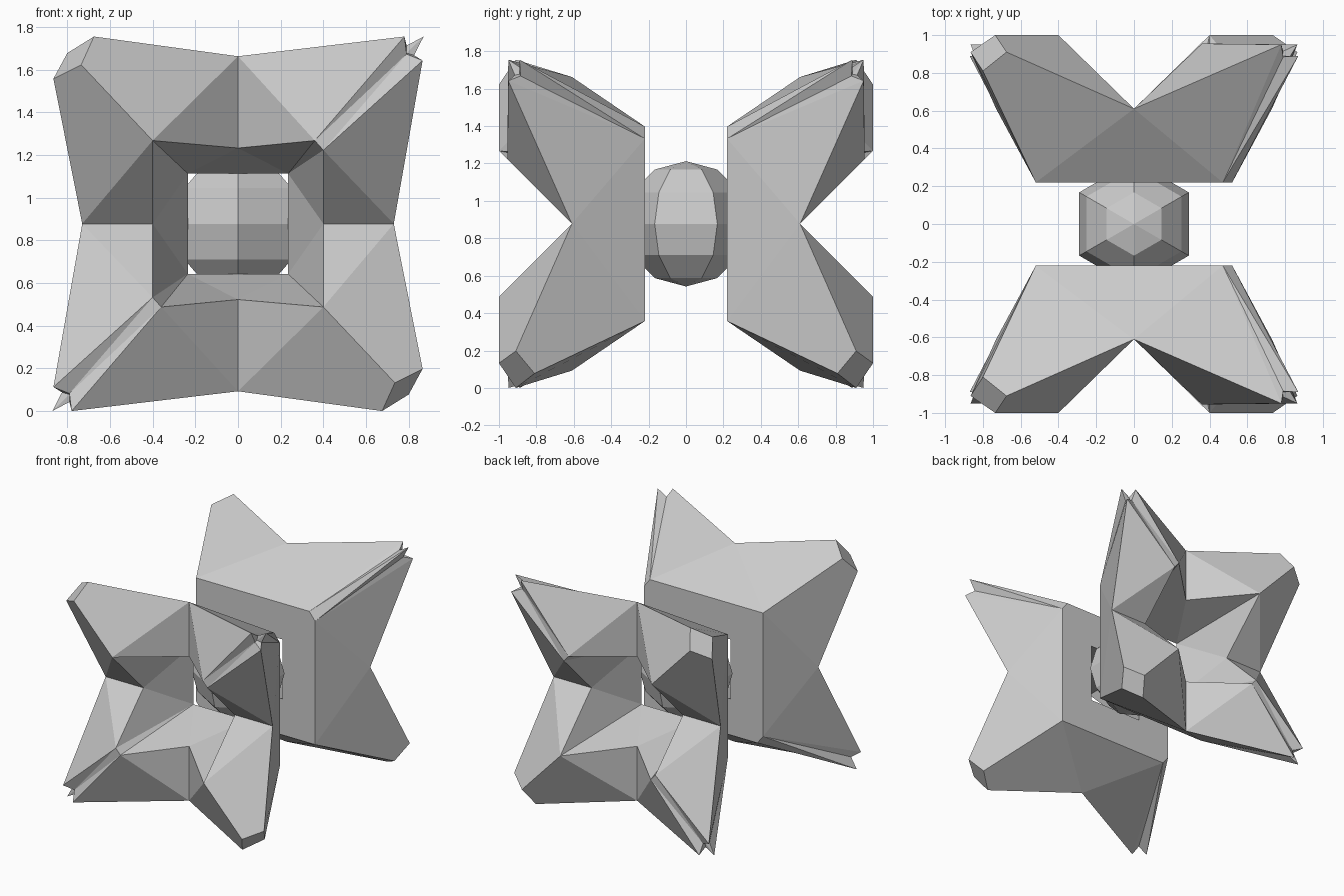
import bpy, bmesh

if "Cube" in bpy.data.objects:
    bpy.data.objects.remove(bpy.data.objects["Cube"])

ZC = 0.8775  # height of the model's centre

# points shared by every corner of a spiked ring (relative to centre)
COMMON = dict(
    T=(0, -.61, .785), S=(.73, -.61, 0),      # outer notches: top, side
    t=(0, -.61, .355), s=(.40, -.61, 0),      # inner notches
    U=(0, -.22, .52), V=(.52, -.22, 0),       # flat face, outer mid-edges
    u=(0, -.22, .235), v=(.235, -.22, 0),     # flat face, hole mid-edges
    h=(.235, -.22, .235))                     # hole corner

# blunt spike: base corner b, inner corner i, cap ABCD
BLUNT = dict(b=(.52, -.22, .52), i=(.40, -1, .39),
             A=(.675, -.91, .8775), B=(.80, -.81, .80),
             C=(.865, -.91, .68), D=(.735, -1, .745))
BLUNT_FACES = "UbT bBAT bBCS bVS iDAT iDCS Tit Sis tih thu sih shv Ubhu Vbhv ABCD"

# split spike: chamfered base (b, c), inner corner (i, j),
# prongs P Q R with notches 1 2 3 and a sunken middle m
SPLIT = dict(b=(.47, -.22, .52), c=(.52, -.22, .455),
             i=(.36, -.955, .39), j=(.40, -.955, .345),
             P=(.78, -.95, .8775), Q=(.87, -.89, .8775), R=(.865, -.95, .765),
             **{"1": (.79, -.885, .835), "2": (.825, -.885, .79),
                "3": (.79, -.915, .795), "m": (.79, -.89, .80)})
SPLIT_FACES = ("UbT bPT cRS cVS iPT jRS Tit Sjs tih thu sjh shv ijh bch Ubhu Vchv "
               "bP1 b1Q bQc cQ2 c2R iP3 i3j j3R P1m 1Qm Q2m 2Rm R3m 3Pm")


def add_corner(bm, pts, faces, sx, sz, sy):
    table = {k: bm.verts.new((x * sx, y * sy, z * sz + ZC))
             for k, (x, y, z) in {**COMMON, **pts}.items()}
    for f in faces.split():
        bm.faces.new([table[k] for k in f])


def finish(name, bm):
    bmesh.ops.recalc_face_normals(bm, faces=bm.faces[:])
    mesh = bpy.data.meshes.new(name)
    bm.to_mesh(mesh)
    bm.free()
    bpy.context.collection.objects.link(bpy.data.objects.new(name, mesh))


# front and back spiked rings
for name, sy in (("front_spiked_ring", 1), ("back_spiked_ring", -1)):
    bm = bmesh.new()
    for sx, sz in ((-1, 1), (1, -1)):
        add_corner(bm, BLUNT, BLUNT_FACES, sx, sz, sy)
    for sx, sz in ((1, 1), (-1, -1)):
        add_corner(bm, SPLIT, SPLIT_FACES, sx, sz, sy)
    bmesh.ops.remove_doubles(bm, verts=bm.verts[:], dist=0.0005)
    finish(name, bm)

# faceted core ball, with vertices pointing along y
bm = bmesh.new()
bmesh.ops.create_uvsphere(bm, u_segments=6, v_segments=6, radius=.335)
if max(v.co.y for v in bm.verts) < .33:
    for v in bm.verts:
        v.co.x, v.co.y = -v.co.y, v.co.x
bmesh.ops.translate(bm, verts=bm.verts[:], vec=(0, 0, ZC))
finish("core_ball", bm)
